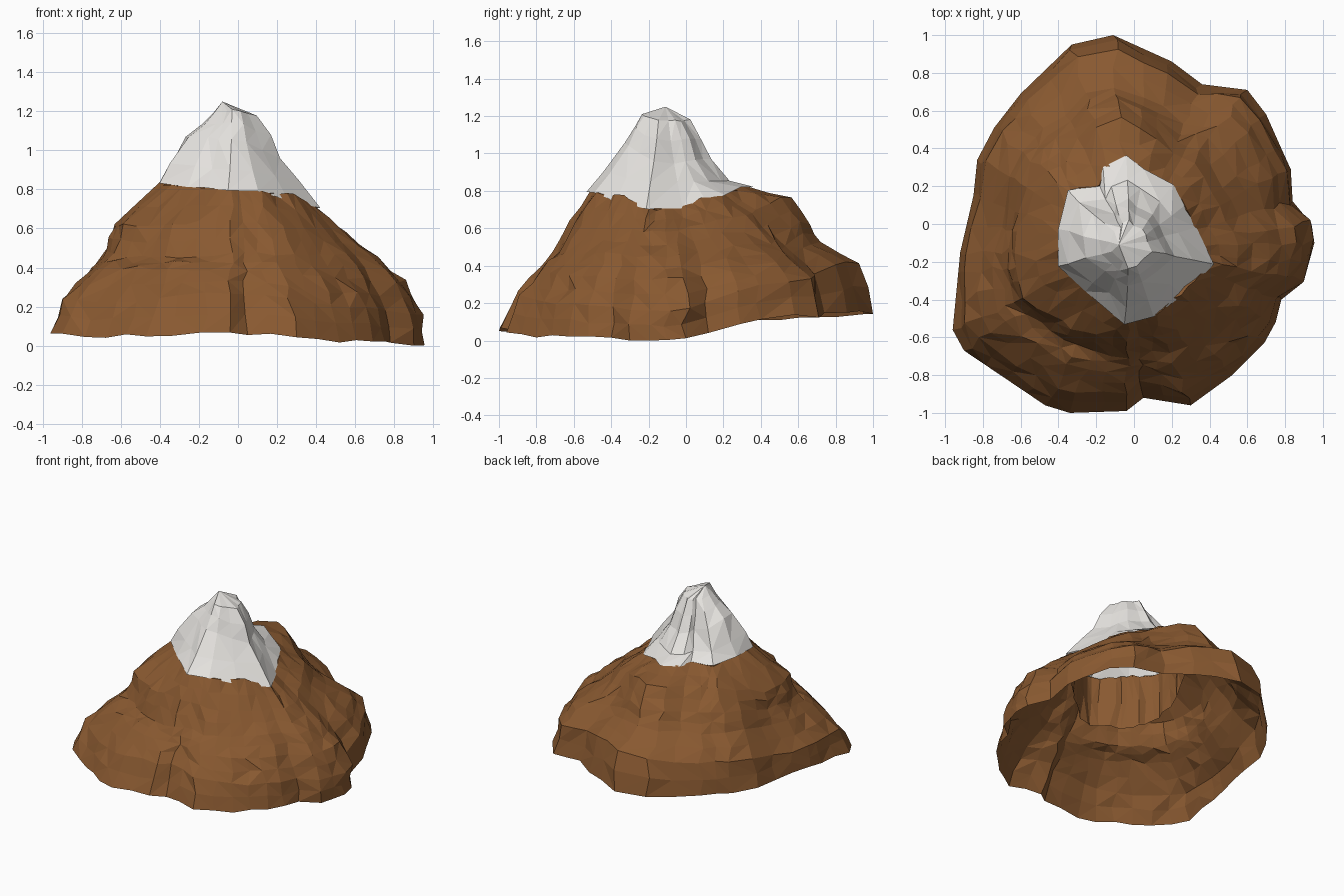
import bpy, bmesh, math, random

if "Cube" in bpy.data.objects:
    bpy.data.objects.remove(bpy.data.objects["Cube"])

random.seed(5)
CX, CY = -0.02, -0.12          # vertical axis of the mountain
TAU = 2 * math.pi


def polar(points):
    """Plan outline -> sorted (angle, radius) pairs around the axis."""
    return sorted((math.atan2(y - CY, x - CX) % TAU, math.hypot(x - CX, y - CY))
                  for x, y in points)


def radius(outline, a):
    """Radius of the plan outline along angle a, on the chord between corners."""
    a %= TAU
    pts = [(outline[-1][0] - TAU, outline[-1][1])] + outline + [(outline[0][0] + TAU, outline[0][1])]
    for (a0, r0), (a1, r1) in zip(pts, pts[1:]):
        if a0 <= a <= a1:
            den = r0 * math.sin(a - a0) + r1 * math.sin(a1 - a)
            return r0 * r1 * math.sin(a1 - a0) / den if den > 1e-6 else r0
    return outline[0][1]


def columns(outline, split):
    """Column angles: every outline corner, wide gaps split evenly."""
    out = []
    for i, (a0, _) in enumerate(outline):
        a1 = outline[(i + 1) % len(outline)][0]
        gap = (a1 - a0) % TAU
        n = max(1, round(gap / split))
        out += [a0 + gap * j / n for j in range(n)]
    return out


def profile(profiles, a, k):
    """(t, z) at fractional profile index k, blended between compass directions."""
    n = len(profiles)
    s = (a % TAU) / TAU * n
    i, f = int(s) % n, s - int(s)
    f = (1 - math.cos(math.pi * f)) / 2

    def at(p):
        j = min(int(k), len(p) - 2)
        return [p[j][c] + (p[j + 1][c] - p[j][c]) * (k - j) for c in (0, 1)]
    u, v = at(profiles[i]), at(profiles[(i + 1) % n])
    return [u[c] + (v[c] - u[c]) * f for c in (0, 1)]


def shell(name, outer, inner, profiles, split, steps, jitter, color, apex=None):
    """Faceted open shell: rings run from the outer to the inner outline."""
    bm = bmesh.new()
    angles = columns(outer, split)
    segs = len(angles)
    rings = []
    for s in range(steps + 1):
        k = s / steps * (len(profiles[0]) - 1)
        ring = []
        for a in angles:
            t, z = profile(profiles, a, k)
            ro = radius(outer, a)
            r = ro + (inner(a) - ro) * t
            z += random.uniform(-jitter, jitter) * .8
            if s:
                r += random.uniform(-jitter, jitter)
                a += random.uniform(-.025, .025)
            ring.append(bm.verts.new((CX + r * math.cos(a), CY + r * math.sin(a), max(z, 0))))
        rings.append(ring)
    for lo, hi in zip(rings, rings[1:]):
        for i in range(segs):
            j = (i + 1) % segs
            a, b, c, d = lo[i], lo[j], hi[j], hi[i]
            tris = ((a, b, c), (a, c, d)) if random.random() < .5 else ((a, b, d), (b, c, d))
            for tri in tris:
                bm.faces.new(tri)
    if apex:
        top = bm.verts.new(apex)
        for i in range(segs):
            bm.faces.new((rings[-1][i], rings[-1][(i + 1) % segs], top))
    me = bpy.data.meshes.new(name)
    bm.to_mesh(me)
    bm.free()
    mat = bpy.data.materials.new(name + "_material")
    mat.diffuse_color = (*color, 1)
    mat.use_nodes = True
    mat.node_tree.nodes["Principled BSDF"].inputs["Base Color"].default_value = mat.diffuse_color
    me.materials.append(mat)
    ob = bpy.data.objects.new(name, me)
    bpy.context.collection.objects.link(ob)
    return ob


# Plan outlines of the foot and of the snow line
foot = polar([(.955, -.1), (.94, 0), (.84, .12), (.83, .29), (.78, .4), (.7, .58), (.6, .71),
              (.36, .74), (.2, .86), (-.11, 1), (-.33, .95), (-.6, .69), (-.74, .51),
              (-.83, .34), (-.85, .15), (-.92, -.15), (-.96, -.56), (-.9, -.67), (-.47, -.96),
              (-.34, -1), (-.04, -.99), (.05, -.92), (.3, -.96), (.52, -.8),
              (.69, -.63), (.75, -.52), (.78, -.4), (.9, -.3)])
snow = polar([(.41, -.21), (.32, -.02), (.27, .1), (.2, .2), (.05, .28), (-.04, .35),
              (-.16, .29), (-.18, .2), (-.34, .17), (-.39, -.03), (-.39, -.22),
              (-.25, -.35), (-.05, -.52), (.1, -.48), (.25, -.37)])

# Slope profiles for E, NE, N, NW, W, SW, S, SE: (way from foot to snow line, height)
slopes = [
    [(0, .0), (.02, .16), (.16, .33), (.40, .45), (.70, .58), (1, .70)],
    [(0, .13), (.08, .32), (.22, .41), (.50, .51), (.75, .66), (1, .77)],
    [(0, .15), (.10, .42), (.42, .52), (.52, .63), (.67, .76), (1, .82)],
    [(0, .12), (.08, .33), (.35, .48), (.50, .60), (.70, .73), (1, .82)],
    [(0, .10), (.05, .24), (.36, .40), (.47, .50), (.53, .62), (1, .83)],
    [(0, .05), (.15, .22), (.38, .40), (.56, .45), (.66, .62), (1, .81)],
    [(0, .06), (.22, .27), (.42, .39), (.60, .47), (.78, .64), (1, .80)],
    [(0, .02), (.10, .20), (.30, .35), (.50, .47), (.72, .60), (1, .78)],
]
# the rock folds inward and down beneath the snow, deepest at the front
lips = [.58, .68, .72, .68, .50, .42, .44, .52]
for p, lip in zip(slopes, lips):
    p += [(1.06, p[-1][1]), (1.03, lip)]

shell("mountain_rock", foot, lambda a: radius(snow, a), slopes, .14, 14, .012, (.25, .10, .03))

# Snow cap profiles for E, N, W, S: (way from snow line to axis, height)
cap = [
    [(0, .70), (.25, .85), (.48, .95), (.58, 1.07), (.74, 1.17)],
    [(0, .82), (.27, .86), (.48, .97), (.60, 1.08), (.72, 1.18)],
    [(0, .83), (.12, .93), (.36, 1.07), (.58, 1.14), (.72, 1.19)],
    [(0, .80), (.24, .90), (.50, 1.06), (.62, 1.14), (.74, 1.21)],
]
snow_edge = [(a, r * 1.03) for a, r in snow]
shell("snow_cap", snow_edge, lambda a: 0, cap, .45, 4, .009, (.8, .78, .75), (-.08, -.11, 1.25))
